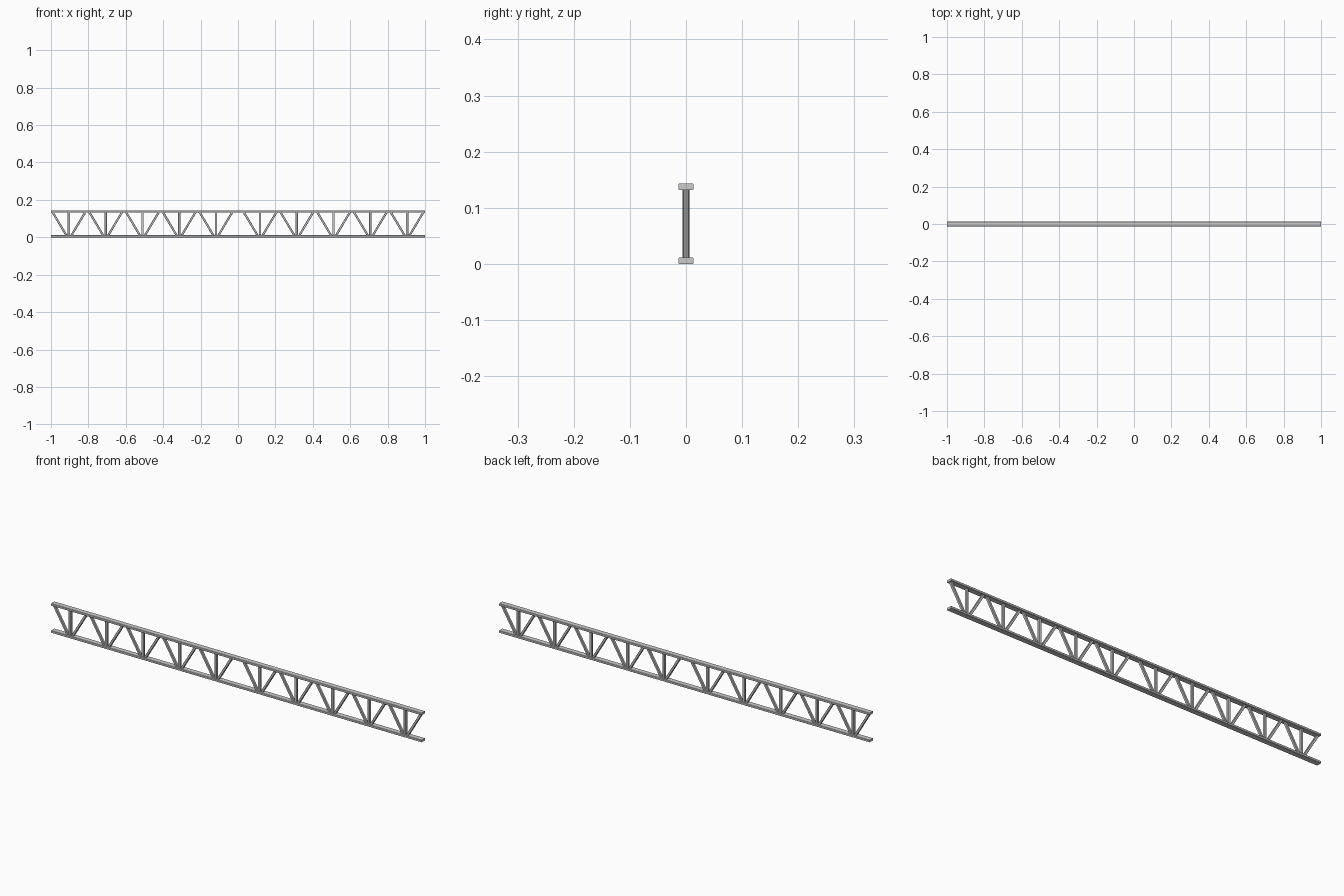
import bpy
from mathutils import Vector

if "Cube" in bpy.data.objects:
    bpy.data.objects.remove(bpy.data.objects["Cube"])

HEIGHT = 0.143       # overall depth of the truss
CHORD_H = 0.011
CHORD_W = 0.027
WEB = 0.0125         # square web member size


def bar(name, a, b, size_x, size_y, chamfer):
    """Chamfered rectangular bar running from a to b in the XZ plane."""
    a, b = Vector(a), Vector(b)
    axis = b - a
    bpy.ops.mesh.primitive_cube_add(size=1, location=(a + b) / 2)
    o = bpy.context.object
    o.name = name
    o.scale = (size_x, size_y, axis.length)
    bpy.ops.object.transform_apply(location=False, rotation=False, scale=True)
    # chamfer only the long edges
    attr = o.data.attributes.new("bevel_weight_edge", "FLOAT", "EDGE")
    for e in o.data.edges:
        p, q = (o.data.vertices[i].co for i in e.vertices)
        attr.data[e.index].value = 1.0 if abs(p.z - q.z) > 1e-5 else 0.0
    m = o.modifiers.new("chamfer", "BEVEL")
    m.limit_method = "WEIGHT"
    m.width = chamfer
    m.segments = 1
    # tilt in the XZ plane
    o.rotation_euler = (0, Vector((0, 0, 1)).rotation_difference(axis).to_euler().y, 0)
    return o


# top and bottom chords
for name, z in (("bottom_chord", CHORD_H / 2), ("top_chord", HEIGHT - CHORD_H / 2)):
    bar(name, (-1, 0, z), (1, 0, z), CHORD_H, CHORD_W, 0.0015)

# web: each lower node carries a post and two diagonals; mirrored halves
z0, z1 = 0.008, HEIGHT - 0.008
for side in (-1, 1):
    for k in range(5):
        x = side * (0.118 + 0.1965 * k)
        bar("post", (x, 0, z0), (x, 0, z1), WEB, WEB, 0.0015)
        for d in (-1, 1):
            bar("diagonal", (x + d * 0.012, 0, z0), (x + d * 0.088, 0, z1),
                WEB * 0.9, WEB, 0.0015)
